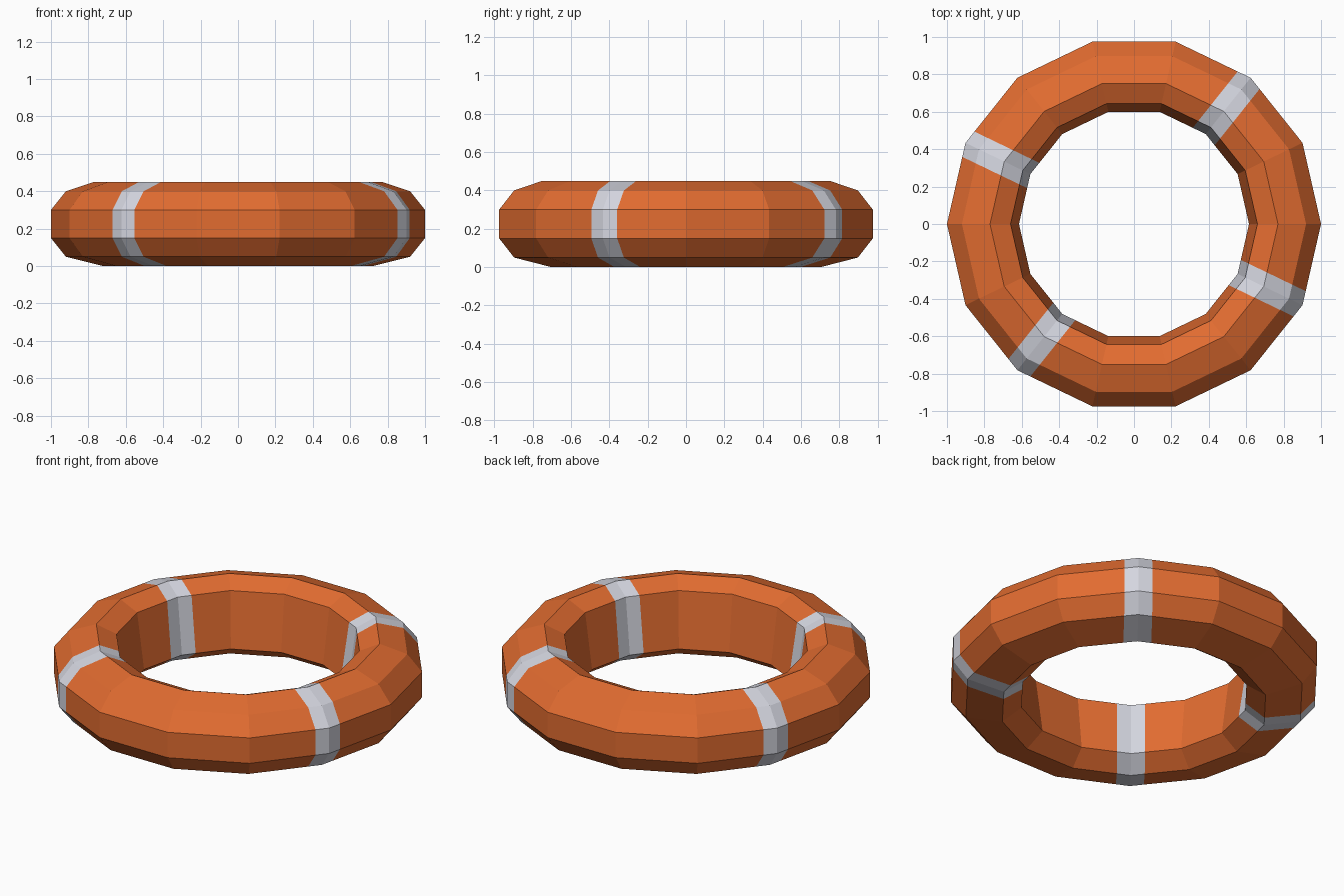
import bpy, bmesh, math
from mathutils import Vector

if "Cube" in bpy.data.objects:
    bpy.data.objects.remove(bpy.data.objects["Cube"])

SIDES = 14
# ring cross-section as (radius, height)
PROFILE = [(1.0, 0.15), (1.0, 0.30), (0.92, 0.40), (0.77, 0.45),
           (0.66, 0.40), (0.615, 0.075), (0.72, 0.0), (0.92, 0.05)]
BAND_CORNERS = (2, 6, 9, 13)      # ring corners wrapped by a pale band
BAND_HALF = 0.075


def material(name, rgb):
    m = bpy.data.materials.new(name)
    m.diffuse_color = (*rgb, 1)
    m.use_nodes = True
    m.node_tree.nodes["Principled BSDF"].inputs["Base Color"].default_value = m.diffuse_color
    return m


# swept ring
bm = bmesh.new()
loops = []
for i in range(SIDES):
    a = math.tau * i / SIDES
    loops.append([bm.verts.new((r * math.cos(a), r * math.sin(a), z)) for r, z in PROFILE])
n = len(PROFILE)
for i in range(SIDES):
    p, q = loops[i], loops[(i + 1) % SIDES]
    for j in range(n):
        k = (j + 1) % n
        bm.faces.new((p[j], q[j], q[k], p[k]))

# cut straight band edges and colour the faces between them
for c in BAND_CORNERS:
    a = math.tau * c / SIDES
    along = Vector((math.cos(a), math.sin(a), 0))
    across = Vector((-math.sin(a), math.cos(a), 0))
    for s in (-1, 1):
        faces = [f for f in bm.faces if f.calc_center_median().dot(along) > 0.3]
        near = [f for f in faces if abs(f.calc_center_median().dot(across)) < 0.3]
        geom = near + list({e for f in near for e in f.edges}) + list({v for f in near for v in f.verts})
        bmesh.ops.bisect_plane(bm, geom=geom, plane_co=across * s * BAND_HALF, plane_no=across)
    for f in bm.faces:
        m = f.calc_center_median()
        if m.dot(along) > 0.3 and abs(m.dot(across)) < BAND_HALF:
            f.material_index = 1

bmesh.ops.recalc_face_normals(bm, faces=bm.faces[:])
mesh = bpy.data.meshes.new("float_ring")
bm.to_mesh(mesh)
bm.free()
mesh.materials.append(material("orange", (0.76, 0.15, 0.03)))
mesh.materials.append(material("pale grey", (0.66, 0.67, 0.74)))
ring = bpy.data.objects.new("float_ring", mesh)
bpy.context.collection.objects.link(ring)
